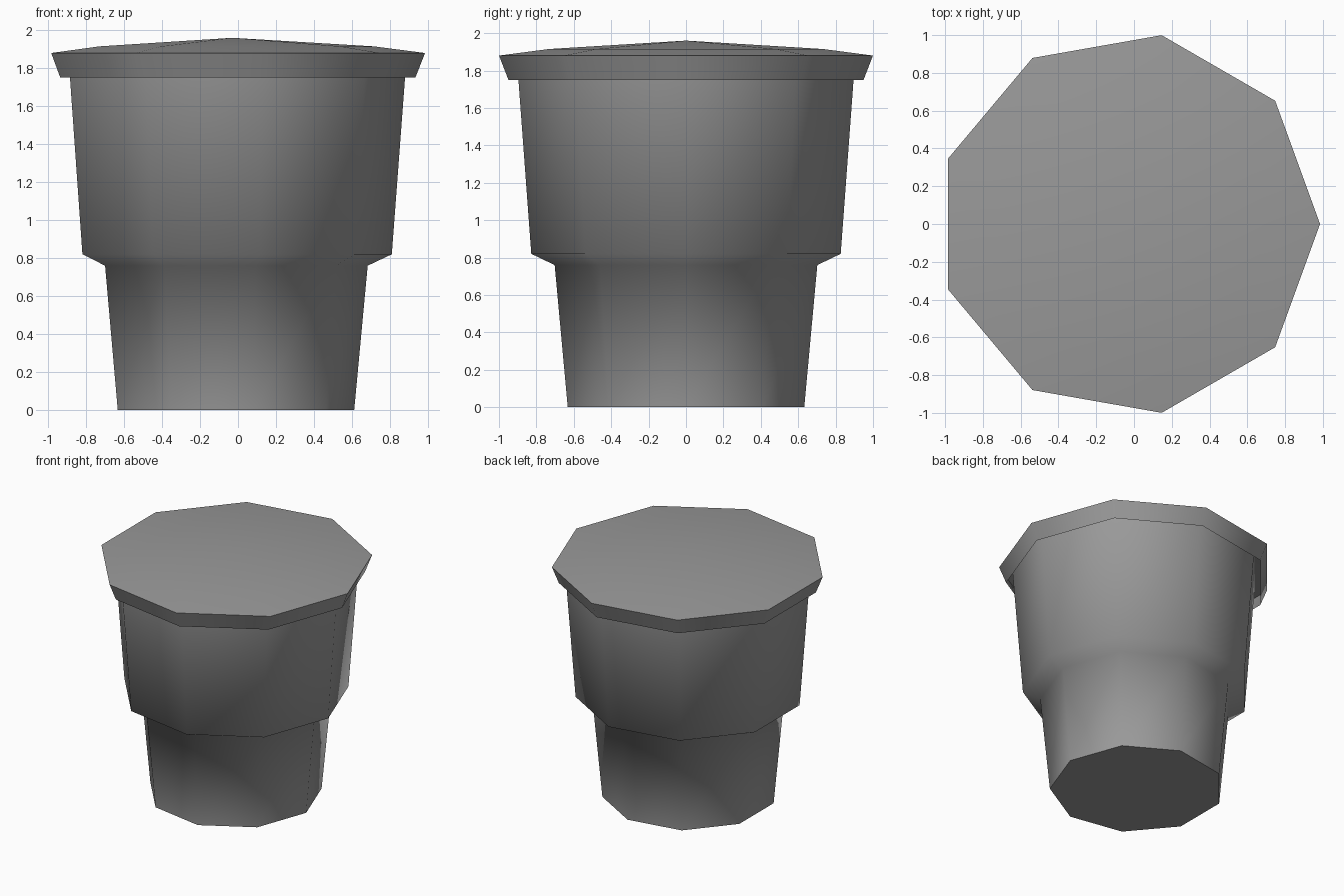
import bpy, bmesh, math

cube = bpy.data.objects.get("Cube")
if cube:
    bpy.data.objects.remove(cube, do_unlink=True)

SIDES = 9
AXIS_X = -0.03  # a nine-sided outline is off-centre along x

grey = bpy.data.materials.new("mid grey")
grey.use_nodes = True
colour = (0.32, 0.32, 0.32, 1)
grey.diffuse_color = colour
grey.node_tree.nodes["Principled BSDF"].inputs["Base Color"].default_value = colour


def lathe(name, profile, cap_bottom=False, apex=None):
    """Nine-sided solid of revolution from (radius, height) pairs, bottom to top."""
    bm = bmesh.new()
    angles = [math.tau * i / SIDES for i in range(SIDES)]
    rings = [[bm.verts.new((r * math.cos(a), r * math.sin(a), z)) for a in angles]
             for r, z in profile]
    for low, high in zip(rings, rings[1:]):
        for i in range(SIDES):
            j = (i + 1) % SIDES
            bm.faces.new((low[i], low[j], high[j], high[i]))
    if cap_bottom:
        bm.faces.new(rings[0][::-1])
    if apex is not None:
        tip = bm.verts.new((0, 0, apex))
        for i in range(SIDES):
            bm.faces.new((rings[-1][i], rings[-1][(i + 1) % SIDES], tip))
    mesh = bpy.data.meshes.new(name)
    bm.to_mesh(mesh)
    bm.free()
    mesh.materials.append(grey)
    obj = bpy.data.objects.new(name, mesh)
    obj.location.x = AXIS_X
    bpy.context.collection.objects.link(obj)
    bpy.ops.object.select_all(action="DESELECT")
    obj.select_set(True)
    bpy.context.view_layer.objects.active = obj
    bpy.ops.object.shade_smooth_by_angle(angle=math.radians(70))
    return obj


# Stepped cup body, running up inside the lid
lathe("cup_body", [(0.642, 0), (0.713, 0.76), (0.84, 0.82), (0.918, 1.86)],
      cap_bottom=True)

# Flared lid rim with a shallow domed top, open underneath
lathe("lid", [(0.964, 1.75), (1.015, 1.88), (0.745, 1.915)], apex=1.96)
